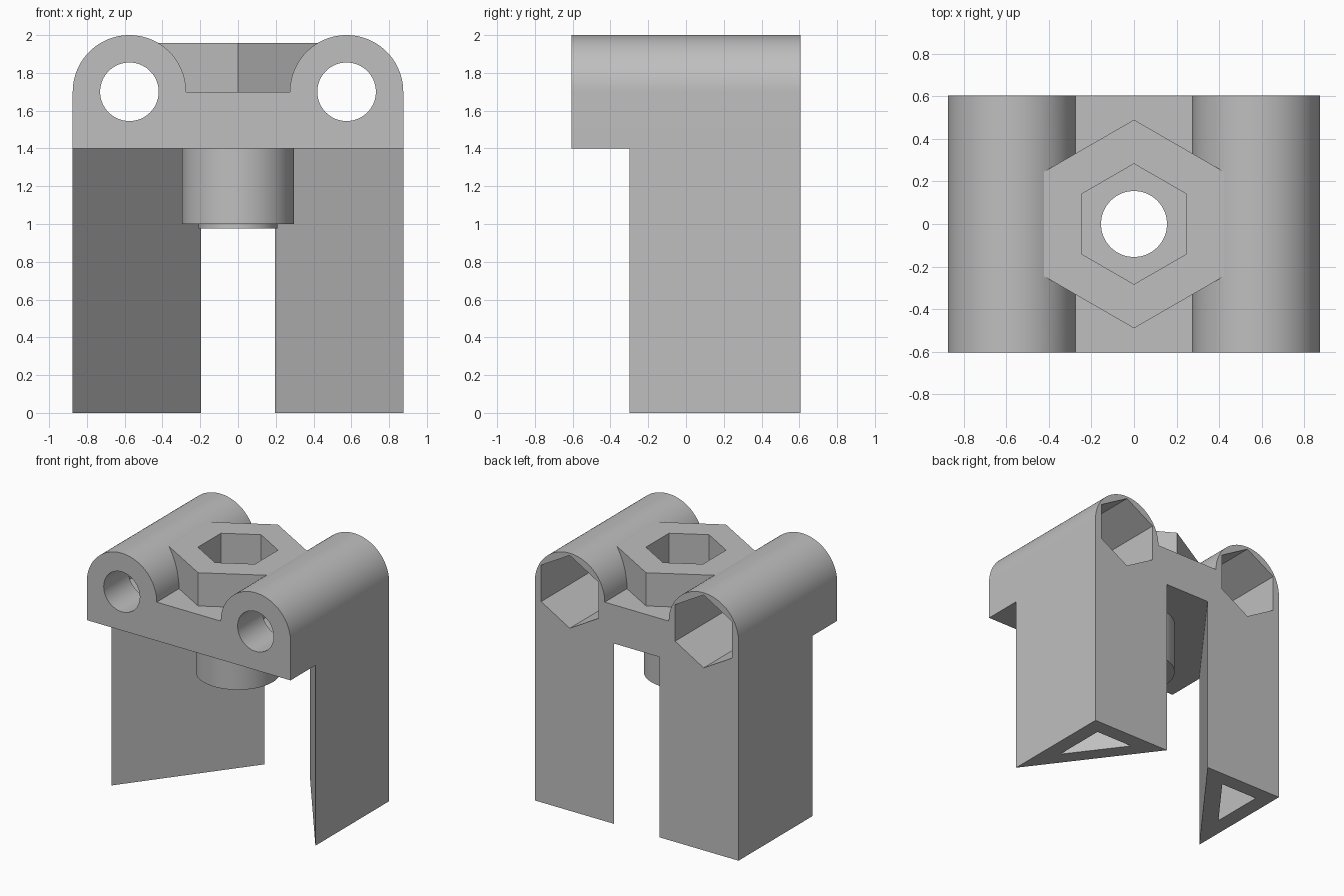
import bpy, bmesh
from math import sin, cos, pi, radians

cube = bpy.data.objects.get("Cube")
if cube:
    bpy.data.objects.remove(cube, do_unlink=True)

grey = bpy.data.materials.new("plain grey")
grey.use_nodes = True
grey.diffuse_color = (0.52, 0.52, 0.52, 1)
grey.node_tree.nodes["Principled BSDF"].inputs["Base Color"].default_value = grey.diffuse_color

HALF_W, HALF_D = 0.875, 0.605     # half width and depth of the body
LOBE_X, LOBE_Z, LOBE_R = 0.575, 1.7, 0.3
BASE_Z, STEP_Y = 1.4, -0.3        # underside of the body, front of the legs
HOLE_R, NUT_R = 0.155, 0.283


def arc(cx, cy, r, start, end, n):
    angles = [start + (end - start) * i / n for i in range(n + 1)]
    return [(cx + r * cos(a), cy + r * sin(a)) for a in angles]


def ring(cx, cy, r, n):
    """Regular polygon with a corner pointing up."""
    return arc(cx, cy, r, pi / 2, pi / 2 + 2 * pi, n)[:-1]


def prism(name, outline, lo, hi, axis="z"):
    """Extrude a 2D outline along z (outline in xy) or y (outline in xz)."""
    bm = bmesh.new()
    place = (lambda p, h: (p[0], p[1], h)) if axis == "z" else (lambda p, h: (p[0], h, p[1]))
    low = [bm.verts.new(place(p, lo)) for p in outline]
    high = [bm.verts.new(place(p, hi)) for p in outline]
    bm.faces.new(low)
    bm.faces.new(high)
    for i in range(len(low)):
        j = (i + 1) % len(low)
        bm.faces.new((low[i], low[j], high[j], high[i]))
    bmesh.ops.recalc_face_normals(bm, faces=bm.faces)
    mesh = bpy.data.meshes.new(name)
    bm.to_mesh(mesh)
    bm.free()
    mesh.materials.append(grey)
    obj = bpy.data.objects.new(name, mesh)
    bpy.context.collection.objects.link(obj)
    return obj


def combine(target, tool, operation):
    """Apply a boolean and discard the tool."""
    mod = target.modifiers.new("cut", "BOOLEAN")
    mod.operation, mod.solver, mod.object = operation, "EXACT", tool
    select(target)
    bpy.ops.object.modifier_apply(modifier=mod.name)
    bpy.data.objects.remove(tool, do_unlink=True)


def select(obj):
    bpy.ops.object.select_all(action="DESELECT")
    obj.select_set(True)
    bpy.context.view_layer.objects.active = obj


# Body: two rounded lobes joined by a lower web
profile = [(-HALF_W, BASE_Z), (HALF_W, BASE_Z)]
for side in (1, -1):
    profile += arc(side * LOBE_X, LOBE_Z, LOBE_R, 0, pi, 48)
body = prism("body", profile, -HALF_D, HALF_D, "y")

# Hexagonal boss on top, round post and small lip underneath
combine(body, prism("boss", ring(0, 0, 0.49, 6), 1.5, 1.958), "UNION")
combine(body, prism("post", ring(0, 0, 0.297, 64), 1.0, 1.55), "UNION")
combine(body, prism("lip", ring(0, 0, 0.21, 64), 0.975, 1.2), "UNION")

# Central nut pocket and bolt hole
combine(body, prism("nut_pocket", ring(0, 0, NUT_R, 6), 1.28, 2.2), "DIFFERENCE")
combine(body, prism("bolt_hole", ring(0, 0, HOLE_R, 64), 0.8, 1.5), "DIFFERENCE")

# Nut pockets open to the back, bolt holes open to the front
for side in (1, -1):
    x = side * LOBE_X
    combine(body, prism("nut_pocket", ring(x, LOBE_Z, NUT_R, 6), STEP_Y, 0.8, "y"), "DIFFERENCE")
    combine(body, prism("bolt_hole", ring(x, LOBE_Z, HOLE_R, 64), -0.8, 0, "y"), "DIFFERENCE")
select(body)
bpy.ops.object.shade_smooth_by_angle(angle=radians(30))

# Triangular legs, hollow from below
LEG_W, LEG_D, WALL = 0.68, HALF_D - STEP_Y, 0.12
inradius = (LEG_W + LEG_D - (LEG_W ** 2 + LEG_D ** 2) ** 0.5) / 2
shrink = 1 - WALL / inradius


def triangle(side, inset, scale):
    x, y = HALF_W - inset, HALF_D - inset
    return [(side * x, y), (side * (x - LEG_W * scale), y), (side * x, y - LEG_D * scale)]


for side, name in ((1, "left_leg"), (-1, "right_leg")):
    leg = prism(name, triangle(side, 0, 1), 0, BASE_Z)
    combine(leg, prism("leg_pocket", triangle(side, WALL, shrink), -0.1, 1.28), "DIFFERENCE")
